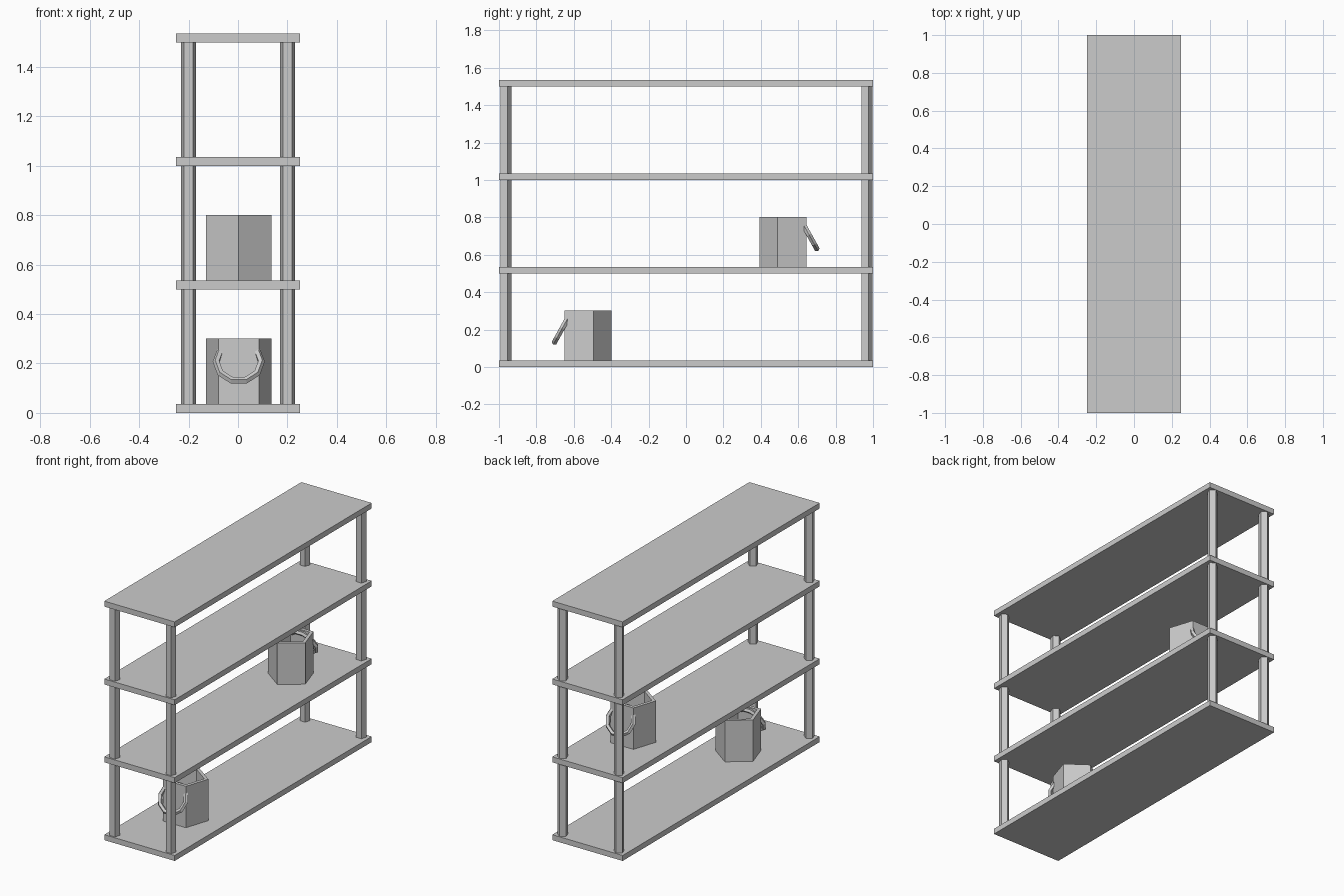
import bpy, bmesh
from math import sin, cos, pi, radians
from mathutils import Matrix, Vector

if "Cube" in bpy.data.objects:
    bpy.data.objects.remove(bpy.data.objects["Cube"])

def add_object(name, bm):
    bmesh.ops.recalc_face_normals(bm, faces=bm.faces)
    mesh = bpy.data.meshes.new(name)
    bm.to_mesh(mesh)
    bm.free()
    ob = bpy.data.objects.new(name, mesh)
    bpy.context.collection.objects.link(ob)
    return ob

def pentagon(bm, r, z):
    # five-sided ring with a corner towards +y and a flat towards -y
    return [bm.verts.new((r * cos(pi / 2 + k * 2 * pi / 5),
                          r * sin(pi / 2 + k * 2 * pi / 5), z)) for k in range(5)]

def bridge(bm, a, b):
    n = len(a)
    for i in range(n):
        bm.faces.new((a[i], a[(i + 1) % n], b[(i + 1) % n], b[i]))

def lathe(name, profile):
    # stack of pentagon rings, capped at both ends
    bm = bmesh.new()
    rings = [pentagon(bm, r, z) for r, z in profile]
    for a, b in zip(rings, rings[1:]):
        bridge(bm, a, b)
    bm.faces.new(rings[0])
    bm.faces.new(rings[-1])
    return add_object(name, bm)

def torus(name, major, minor, n_major, n_minor):
    # ring standing in the xz plane
    bm = bmesh.new()
    rings = []
    for i in range(n_major):
        a = 2 * pi * i / n_major
        ring = []
        for j in range(n_minor):
            b = 2 * pi * j / n_minor
            rad = major + minor * cos(b)
            ring.append(bm.verts.new((rad * cos(a), minor * sin(b), rad * sin(a))))
        rings.append(ring)
    for i in range(n_major):
        bridge(bm, rings[i], rings[(i + 1) % n_major])
    return add_object(name, bm)

# shelves
SHELF = 0.035
for i in range(4):
    bm = bmesh.new()
    bmesh.ops.create_cube(bm, size=1, matrix=Matrix.Translation((0, 0, i * 0.5 + SHELF / 2))
                          @ Matrix.Diagonal((0.5, 2, SHELF, 1)))
    add_object(f"shelf_{i + 1}", bm)

# corner posts, one length per bay
for bay in range(3):
    for x in (-0.2, 0.2):
        for y in (-0.965, 0.965):
            post = lathe("corner_post", [(0.0315, bay * 0.5 + SHELF), (0.0315, bay * 0.5 + 0.5)])
            post.location = (x, y, 0)

# hollow mugs with a tilted ring handle; the second one is turned around
for name, y, z, turn in (("lower_mug", -0.537, SHELF, 0), ("upper_mug", 0.533, 0.5 + SHELF, pi)):
    place = Matrix.Translation((0.003, y, z)) @ Matrix.Rotation(turn, 4, 'Z')
    mug = lathe(name, [(0.139, 0), (0.139, 0.266), (0.114, 0.266), (0.114, 0.02)])
    mug.matrix_world = place
    handle = torus(name + "_handle", 0.091, 0.0145, 10, 5)
    handle.matrix_world = (place @ Matrix.Translation((0, -0.125, 0.172))
                           @ Matrix.Rotation(radians(-29), 4, 'X'))
